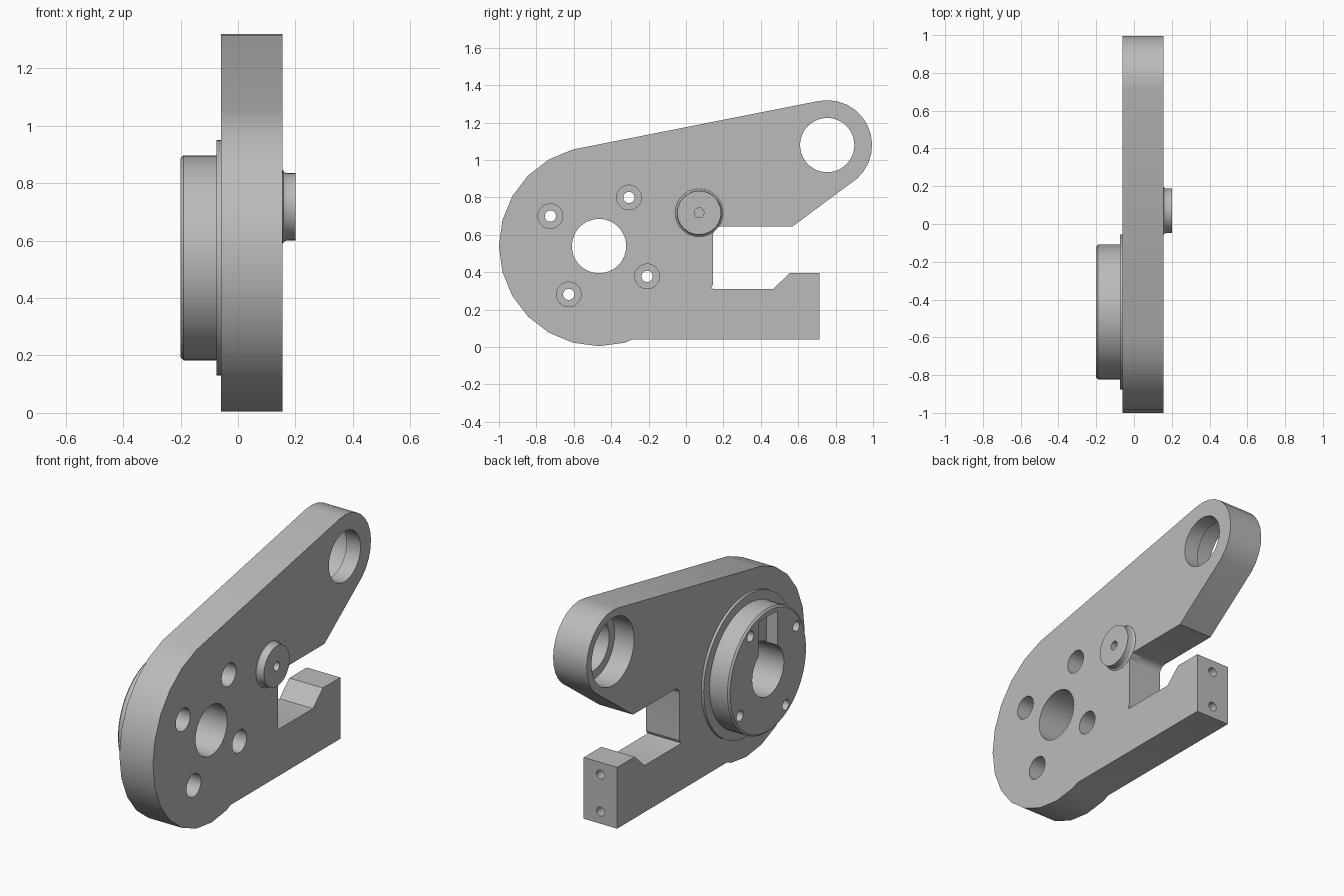
import bpy, bmesh, math
from mathutils import Vector

if "Cube" in bpy.data.objects:
    bpy.data.objects.remove(bpy.data.objects["Cube"])

metal = bpy.data.materials.new("light_grey_metal")
metal.diffuse_color = (0.5, 0.5, 0.5, 1)
metal.use_nodes = True
metal.node_tree.nodes["Principled BSDF"].inputs["Base Color"].default_value = metal.diffuse_color


def finish(name, bm):
    bmesh.ops.recalc_face_normals(bm, faces=bm.faces)
    me = bpy.data.meshes.new(name)
    bm.to_mesh(me)
    bm.free()
    ob = bpy.data.objects.new(name, me)
    bpy.context.collection.objects.link(ob)
    me.materials.append(metal)
    return ob


def slab(name, outline, x0, x1):
    """Extrude a (y, z) outline from x0 to x1."""
    bm = bmesh.new()
    face = bm.faces.new([bm.verts.new((x0, y, z)) for y, z in outline])
    ext = bmesh.ops.extrude_face_region(bm, geom=[face])
    verts = [g for g in ext["geom"] if isinstance(g, bmesh.types.BMVert)]
    bmesh.ops.translate(bm, verts=verts, vec=(x1 - x0, 0, 0))
    return finish(name, bm)


def lathe(name, centre, profile, segs=48, axis="x"):
    """Revolve (distance, radius) pairs about a line parallel to x or y."""
    bm = bmesh.new()
    rings = []
    for d, r in profile:
        ring = []
        for i in range(segs):
            a = math.tau * i / segs
            u, v = r * math.cos(a), r * math.sin(a)
            co = (d, u, v) if axis == "x" else (u, d, v)
            ring.append(bm.verts.new(Vector(co) + Vector(centre)))
        rings.append(ring)
    for a, b in zip(rings, rings[1:]):
        for i in range(segs):
            j = (i + 1) % segs
            bm.faces.new((a[i], a[j], b[j], b[i]))
    bm.faces.new(rings[0])
    bm.faces.new(rings[-1])
    return finish(name, bm)


def combine(target, tool, operation):
    mod = target.modifiers.new("bool", "BOOLEAN")
    mod.operation, mod.solver, mod.object = operation, "EXACT", tool
    bpy.context.view_layer.objects.active = target
    bpy.ops.object.modifier_apply(modifier=mod.name)
    bpy.data.objects.remove(tool)


def arc(cy, cz, r, a0, a1, n):
    angles = [math.radians(a0 + (a1 - a0) * i / n) for i in range(n + 1)]
    return [(cy + r * math.cos(a), cz + r * math.sin(a)) for a in angles]


LEFT, RIGHT = -0.06, 0.155
HUB = (-0.465, 0.54)
EYE = (0.755, 1.08)

# Plate: round hub end, lower jaw, notch and arm with rounded eye end
outline = arc(*HUB, 0.535, 105, 285, 12)
outline += [(-0.29, 0.04), (0.715, 0.04), (0.715, 0.395), (0.555, 0.395),
            (0.465, 0.31), (0.15, 0.31), (0.135, 0.315), (0.145, 0.335)]
outline += arc(0.19, 0.6, 0.045, 180, 90, 6)
outline += [(0.57, 0.645)]
outline += arc(*EYE, 0.24, -48, 101, 12)
plate = slab("lever_plate", outline, LEFT, RIGHT)

# Stepped hub on the left face
hub = lathe("hub", (0, *HUB), [(-0.2, 0.347), (-0.19, 0.357), (-0.075, 0.357),
                               (-0.075, 0.41), (-0.03, 0.41)], 64)
combine(plate, hub, "UNION")

# Flared stud on the right face
stud = lathe("stud", (0, 0.07, 0.718), [(0.1, 0.128), (0.156, 0.128), (0.161, 0.121),
                                       (0.17, 0.117), (0.2, 0.117)])
combine(plate, stud, "UNION")

# Bores: hub, stepped eye and stud centre
cutters = [
    lathe("hub_bore", (0, *HUB), [(-0.3, 0.145), (0.3, 0.145)]),
    lathe("eye_bore", (0, *EYE), [(-0.3, 0.195), (0.065, 0.195),
                                  (0.065, 0.145), (0.3, 0.145)]),
    lathe("stud_hole", (0, 0.07, 0.718), [(0.1, 0.026), (0.3, 0.026)], 24),
]
# Counterbored screw holes around the hub
for y, z in ((-0.725, 0.7), (-0.305, 0.8), (-0.208, 0.378), (-0.627, 0.282)):
    cutters.append(lathe("screw_hole", (0, y, z), [(-0.3, 0.03), (0.055, 0.03),
                                                   (0.055, 0.066), (0.3, 0.066)], 32))
# Tapped holes in the jaw end
for z in (0.11, 0.325):
    cutters.append(lathe("jaw_hole", (0.047, 0, z), [(0.56, 0.026), (0.8, 0.026)], 24, "y"))
# Shallow slot above the hub bore
cutters.append(slab("hub_slot", [(-0.55, 0.54), (-0.38, 0.54),
                                 (-0.38, 0.855), (-0.55, 0.855)], -0.3, -0.13))
for c in cutters:
    combine(plate, c, "DIFFERENCE")

# Smooth round walls, keep hard edges
bpy.ops.object.select_all(action="DESELECT")
plate.select_set(True)
bpy.context.view_layer.objects.active = plate
bpy.ops.object.shade_smooth_by_angle(angle=math.radians(25))
